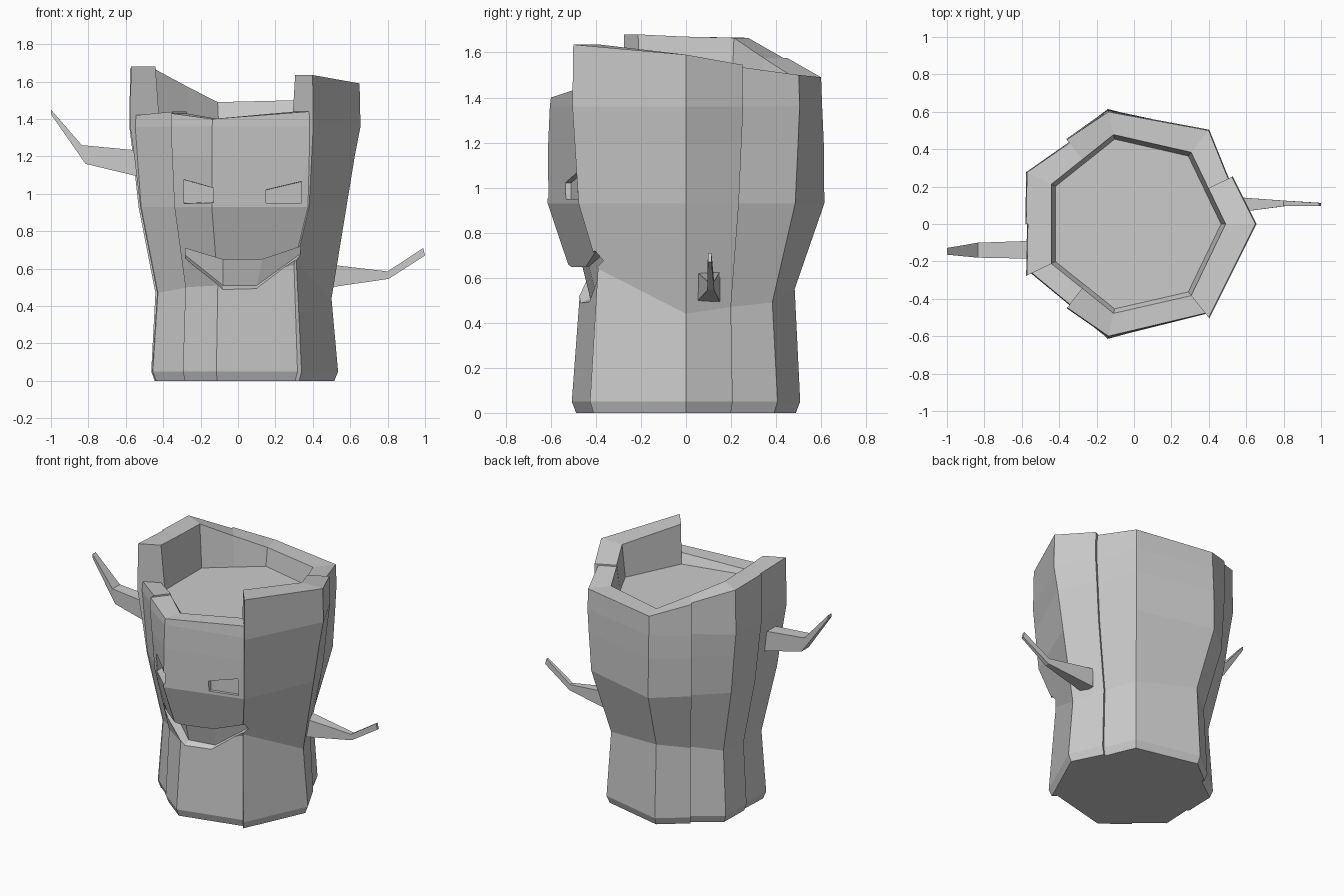
import bpy, bmesh, math

if "Cube" in bpy.data.objects:
    bpy.data.objects.remove(bpy.data.objects["Cube"])

STEP = 2 * math.pi / 7


def make(name, verts, faces):
    me = bpy.data.meshes.new(name)
    me.from_pydata(verts, [], faces)
    bm = bmesh.new()
    bm.from_mesh(me)
    bmesh.ops.recalc_face_normals(bm, faces=bm.faces)
    bm.to_mesh(me)
    bm.free()
    ob = bpy.data.objects.new(name, me)
    bpy.context.collection.objects.link(ob)
    return ob


def polar(i, r, z):
    f = math.cos(math.pi / 7) if i % 1 else 1   # half steps lie on the flat
    return (r * f * math.cos(i * STEP), r * f * math.sin(i * STEP), z)


# Bark columns: heptagon position, base r, waist z, waist r, brow r, top r, top z
# Doubled positions are the stepped edges between bark plates
cols = [
    (0, .535, .44, .50, .58, .66, 1.59),
    (.5, .53, .47, .51, .60, .655, 1.545),
    (.5, .51, .47, .49, .58, .63, 1.535),
    (1, .52, .49, .49, .62, .65, 1.50),
    (2, .52, .55, .495, .63, .625, 1.49),
    (2.5, .52, .52, .495, .62, .65, 1.575),
    (2.5, .50, .52, .475, .60, .625, 1.575),
    (3, .51, .49, .48, .58, .645, 1.665),
    (3.5, .515, .47, .49, .59, .65, 1.67),
    (3.5, .50, .47, .475, .575, .64, 1.67),
    (4, .51, .47, .48, .58, .645, 1.68),
    (4, .505, .47, .475, .575, .615, 1.42),
    (4.5, .51, .50, .48, .58, .62, 1.44),
    (4.5, .525, .50, .50, .605, .645, 1.43),
    (5, .52, .51, .485, .63, .625, 1.40),
    (6, .51, .62, .48, .60, .62, 1.44),
    (6, .545, .64, .50, .61, .65, 1.635),
]
verts, faces = [], []
R = 9
for i, rb, kz, kr, mr, tr, tz in cols:
    zu = min(1.36, tz - .03)
    ru = mr + (tr - mr) * .55
    prof = [(rb - .02, 0), (rb, .05), (kr, kz), (mr, .93), (ru, 1.2),
            (tr - .005, zu), (tr - .01, tz), (.49, tz), (.465, 1.37)]
    verts += [polar(i, r, z) for r, z in prof]
n = len(cols)
for a in range(n):
    b = (a + 1) % n
    faces += [(a * R + k, b * R + k, b * R + k + 1, a * R + k + 1) for k in range(R - 1)]
faces.append([a * R for a in range(n)])
# hollow floor, one corner per distinct position
faces.append([a * R + R - 1 for a in range(n)])
stump = make("hollow_stump", verts, faces)
bm = bmesh.new()
bm.from_mesh(stump.data)
bmesh.ops.remove_doubles(bm, verts=bm.verts, dist=.0005)
bmesh.ops.recalc_face_normals(bm, faces=bm.faces)
bm.to_mesh(stump.data)
bm.free()


def cutter(name, top, bottom):
    """Prism from strips of (x, front z, back y, back z), left to right."""
    m = len(top)
    pts = top + bottom
    v = [(x, -.72, zf) for x, zf, yb, zb in pts] + [(x, yb, zb) for x, zf, yb, zb in pts]
    f = []
    for k in range(m - 1):
        f += [(k, k + 1, m + k + 1, m + k),
              (2*m + k, 2*m + k + 1, 3*m + k + 1, 3*m + k),
              (k, k + 1, 2*m + k + 1, 2*m + k),
              (m + k, m + k + 1, 3*m + k + 1, 3*m + k)]
    for k in (0, m - 1):
        f.append((k, m + k, 3*m + k, 2*m + k))
    return make(name, v, f)


# Mouth and two slanted eye sockets
cutters = [
    cutter("mouth_cutter",
           [(-.28, .70, -.335, .71), (-.08, .635, -.46, .65), (.13, .635, -.43, .65), (.335, .71, -.35, .72)],
           [(-.28, .57, -.335, .67), (-.08, .36, -.425, .51), (.10, .36, -.395, .51), (.335, .57, -.35, .68)]),
    cutter("left_eye_cutter",
           [(-.29, 1.08, -.42, 1.075), (-.13, 1.03, -.53, 1.03)],
           [(-.29, .94, -.42, .95), (-.13, .95, -.53, .955)]),
    cutter("right_eye_cutter",
           [(.15, 1.03, -.51, 1.02), (.34, 1.08, -.46, 1.065)],
           [(.15, .95, -.51, .95), (.34, .95, -.46, .95)]),
]
bpy.context.view_layer.objects.active = stump
for c in cutters:
    c.hide_render = True
    mod = stump.modifiers.new(c.name, 'BOOLEAN')
    mod.operation = 'DIFFERENCE'
    mod.solver = 'EXACT'
    mod.object = c
    bpy.ops.object.modifier_apply(modifier=mod.name)
    bpy.data.objects.remove(c)


# Branch arms: tapered four-sided sections (low x, low z, high x, high z, y, half width)
def branch(name, rings):
    v, f = [], []
    for xl, zl, xh, zh, y, w in rings:
        v += [(xl, y - w, zl), (xl, y + w, zl), (xh, y + w, zh), (xh, y - w, zh)]
    for r in range(len(rings) - 1):
        f += [(4*r + k, 4*r + (k+1) % 4, 4*r + 4 + (k+1) % 4, 4*r + 4 + k) for k in range(4)]
    f += [(0, 1, 2, 3), tuple(4 * len(rings) - 4 + k for k in range(4))]
    return make(name, v, f)


branch("left_branch", [(-.46, 1.075, -.46, 1.225, -.137, .05),
                       (-.815, 1.16, -.835, 1.26, -.14, .04),
                       (-1.0, 1.425, -1.0, 1.45, -.146, .018)])
branch("right_branch", [(.46, .495, .46, .625, .10, .05),
                        (.805, .545, .80, .585, .11, .015),
                        (1.0, .67, .99, .71, .105, .008)])
